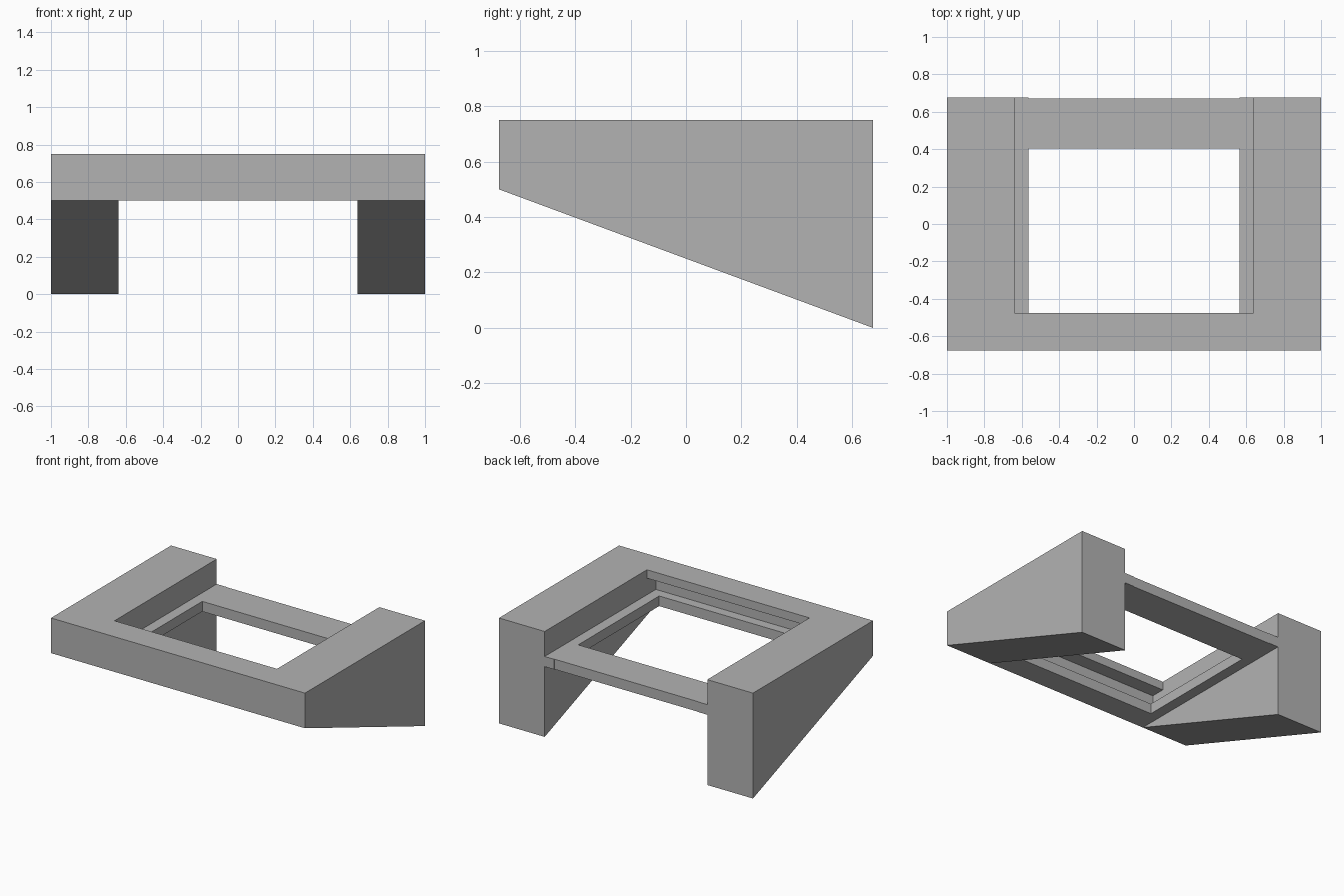
import bpy
import bmesh

cube = bpy.data.objects.get("Cube")
if cube:
    bpy.data.objects.remove(cube, do_unlink=True)

grey = bpy.data.materials.new("plain grey")
grey.use_nodes = True
colour = (0.45, 0.45, 0.45, 1)
grey.diffuse_color = colour
grey.node_tree.nodes["Principled BSDF"].inputs["Base Color"].default_value = colour


def prism(name, profile, half_width):
    """Extrude a side profile of (y, z) points evenly to both sides of x = 0."""
    bm = bmesh.new()
    face = bm.faces.new([bm.verts.new((-half_width, y, z)) for y, z in profile])
    grown = bmesh.ops.extrude_face_region(bm, geom=[face])["geom"]
    verts = [v for v in grown if isinstance(v, bmesh.types.BMVert)]
    bmesh.ops.translate(bm, verts=verts, vec=(2 * half_width, 0, 0))
    bmesh.ops.recalc_face_normals(bm, faces=bm.faces)
    mesh = bpy.data.meshes.new(name)
    bm.to_mesh(mesh)
    bm.free()
    mesh.materials.append(grey)
    obj = bpy.data.objects.new(name, mesh)
    bpy.context.collection.objects.link(obj)
    return obj


def block(name, half_width, y0, y1, z0, z1):
    return prism(name, [(y0, z0), (y1, z0), (y1, z1), (y0, z1)], half_width)


INNER, OPENING = 0.64, 0.565
FRONT, BACK, TOP = -0.675, 0.675, 0.75
SHELF_LOW, SHELF_HIGH = 0.5, 0.572

# Solid wedge that the stand is carved from
stand = prism("wedge_stand", [(FRONT, SHELF_LOW), (BACK, 0), (BACK, TOP), (FRONT, TOP)], 1)

cutters = [
    # Space between the legs, below the shelf
    block("leg_gap", INNER, -0.9, 0.9, -0.2, SHELF_LOW),
    # Tray above the shelf, with its slot under the front lip
    prism("tray_space", [(-0.575, SHELF_HIGH), (0.9, SHELF_HIGH), (0.9, 0.9),
                         (-0.475, 0.9), (-0.475, 0.69), (-0.575, 0.69)], INNER),
    # Window through the shelf
    block("shelf_window", OPENING, -0.505, 0.405, 0.4, 0.65),
    # Shallow step on the back edge of the shelf
    block("back_step", OPENING, 0.672, 0.9, 0.4, 0.65),
]
for cutter in cutters:
    cutter.hide_render = True
    mod = stand.modifiers.new(cutter.name, "BOOLEAN")
    mod.operation = "DIFFERENCE"
    mod.solver = "EXACT"
    mod.object = cutter

# Bake the cuts and drop the helpers
bpy.context.view_layer.update()
carved = bpy.data.meshes.new_from_object(
    stand.evaluated_get(bpy.context.evaluated_depsgraph_get()))
stand.modifiers.clear()
stand.data = carved
for cutter in cutters:
    bpy.data.objects.remove(cutter, do_unlink=True)
